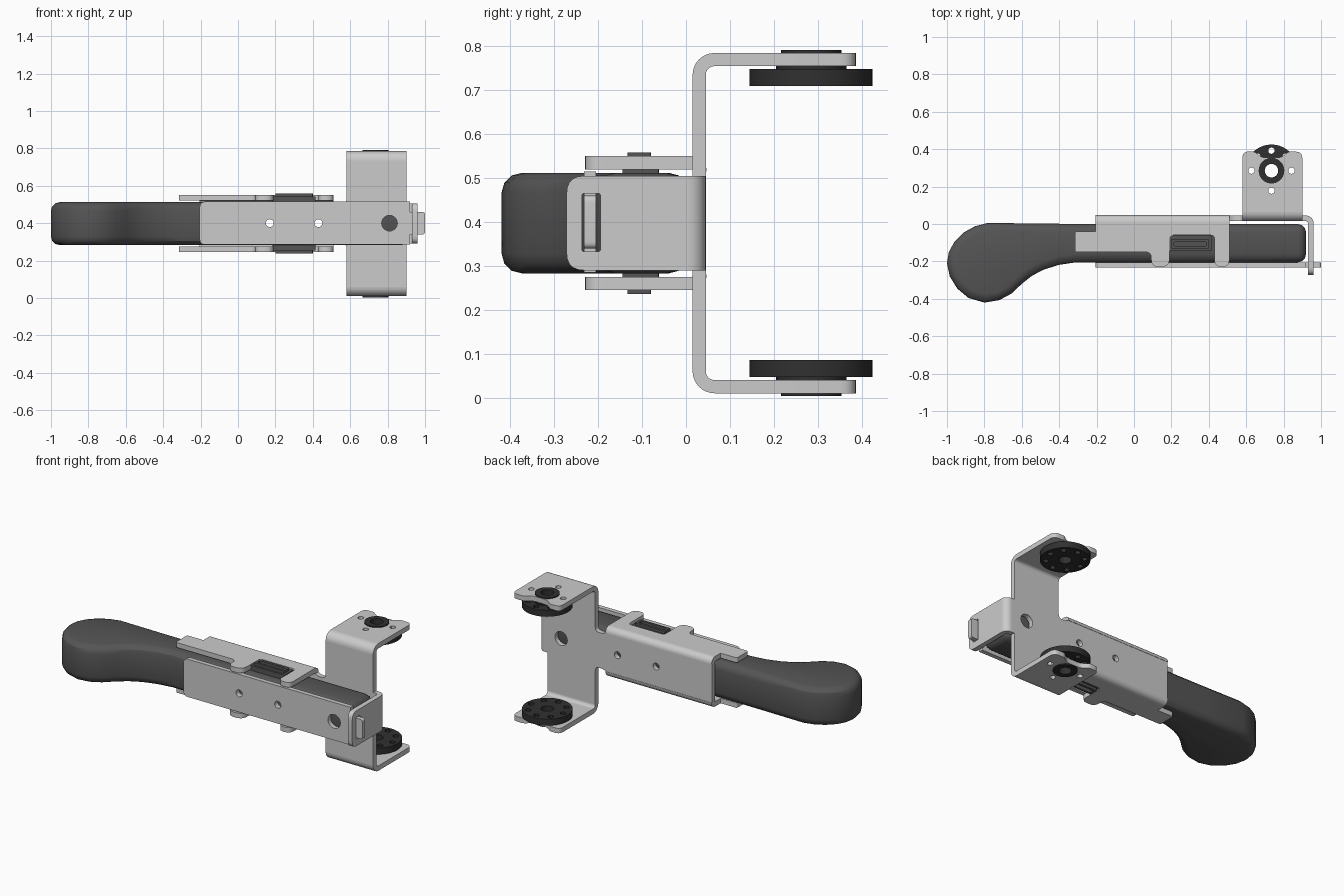
import bpy, bmesh
from math import sin, cos, pi, radians
from mathutils import Vector

if "Cube" in bpy.data.objects:
    bpy.data.objects.remove(bpy.data.objects["Cube"])

ZC = 0.3975          # symmetry plane height
HX, HY = 0.735, 0.285  # pivot axis of the discs


def material(name, v):
    m = bpy.data.materials.new(name)
    m.diffuse_color = (v, v, v, 1)
    m.use_nodes = True
    m.node_tree.nodes["Principled BSDF"].inputs["Base Color"].default_value = m.diffuse_color
    return m


GRIP = material("dark_grip", 0.09)
DISC = material("black_disc", 0.03)


def circle(x, y, r, n=24):
    return [(x + r * cos(2 * pi * i / n), y + r * sin(2 * pi * i / n)) for i in range(n)]


def rounded(pts, n=5):
    """Outline from (x, y[, radius]) corners."""
    out = []
    for i, p in enumerate(pts):
        c = Vector(p[:2])
        if len(p) < 3:
            out.append(tuple(c))
            continue
        a = Vector(pts[i - 1][:2]) - c
        b = Vector(pts[(i + 1) % len(pts)][:2]) - c
        d = min(p[2], a.length * 0.49, b.length * 0.49)
        a, b = c + a.normalized() * d, c + b.normalized() * d
        for k in range(n + 1):
            t = k / n
            out.append(tuple(a * (1 - t) ** 2 + c * 2 * t * (1 - t) + b * t * t))
    return out


def rect(x0, x1, y0, y1, r=0.005):
    return rounded([(x0, y0, r), (x1, y0, r), (x1, y1, r), (x0, y1, r)])


def arc_strip(cx, cy, r0, r1, a0, a1, n=8):
    ang = [radians(a0 + (a1 - a0) * i / n) for i in range(n + 1)]
    return ([(cx + r1 * cos(a), cy + r1 * sin(a)) for a in ang] +
            [(cx + r0 * cos(a), cy + r0 * sin(a)) for a in reversed(ang)])


def plate(name, loops, w0, w1, axis, mat=None):
    """Filled outline with holes, extruded from w0 to w1 along an axis."""
    cu = bpy.data.curves.new(name, 'CURVE')
    cu.dimensions, cu.fill_mode = '2D', 'BOTH'
    cu.extrude = abs(w1 - w0) / 2
    for loop in loops:
        sp = cu.splines.new('POLY')
        sp.points.add(len(loop) - 1)
        for p, (u, v) in zip(sp.points, loop):
            p.co = (u, v, 0, 1)
        sp.use_cyclic_u = True
    tmp = bpy.data.objects.new(name + "_curve", cu)
    bpy.context.collection.objects.link(tmp)
    dg = bpy.context.evaluated_depsgraph_get()
    me = bpy.data.meshes.new_from_object(tmp.evaluated_get(dg))
    bpy.data.objects.remove(tmp)
    bm = bmesh.new()
    bm.from_mesh(me)
    mid = (w0 + w1) / 2
    for v in bm.verts:
        a, b, w = v.co.x, v.co.y, v.co.z + mid
        v.co = {'x': (w, a, b), 'y': (a, w, b), 'z': (a, b, w)}[axis]
    bmesh.ops.remove_doubles(bm, verts=bm.verts, dist=1e-5)
    bmesh.ops.recalc_face_normals(bm, faces=bm.faces)
    bm.to_mesh(me)
    bm.free()
    ob = bpy.data.objects.new(name, me)
    bpy.context.collection.objects.link(ob)
    me.materials.clear()
    if mat:
        me.materials.append(mat)
    return ob


# Grip: side profile extruded, edges bevelled
prof = [(0.92, 0), (-0.2, 0), (-0.5, 0.002), (-0.78, 0.006), (-0.85, -0.012), (-0.91, -0.045),
        (-0.96, -0.095), (-0.99, -0.15), (-1, -0.21), (-0.985, -0.28), (-0.945, -0.345),
        (-0.885, -0.395), (-0.8, -0.42), (-0.72, -0.407), (-0.655, -0.372), (-0.6, -0.32),
        (-0.545, -0.276), (-0.48, -0.243), (-0.4, -0.218), (-0.31, -0.205), (0.92, -0.205)]
bm = bmesh.new()
face = bm.faces.new([bm.verts.new((x, y, 0.283)) for x, y in prof])
ext = bmesh.ops.extrude_face_region(bm, geom=[face])
bmesh.ops.translate(bm, vec=(0, 0, 0.229),
                    verts=[g for g in ext['geom'] if isinstance(g, bmesh.types.BMVert)])
bmesh.ops.recalc_face_normals(bm, faces=bm.faces)
me = bpy.data.meshes.new("grip")
bm.to_mesh(me)
bm.free()
me.materials.append(GRIP)
grip = bpy.data.objects.new("grip", me)
bpy.context.collection.objects.link(grip)
bev = grip.modifiers.new("round_edges", 'BEVEL')
bev.width, bev.segments, bev.limit_method, bev.angle_limit = 0.045, 3, 'ANGLE', radians(50)

# Bolt holes right through the grip
cutters = [plate("hole_cutter", [circle(x, 0.4, 0.021)], -0.4, 0.2, 'y') for x in (0.17, 0.43)]
for c in cutters:
    b = grip.modifiers.new("bolt_hole", 'BOOLEAN')
    b.object, b.operation, b.solver = c, 'DIFFERENCE', 'EXACT'
dg = bpy.context.evaluated_depsgraph_get()
solid = bpy.data.meshes.new_from_object(grip.evaluated_get(dg))
grip.modifiers.clear()
grip.data = solid
for c in cutters:
    bpy.data.objects.remove(c)

bolts = [circle(x, 0.4, 0.021) for x in (0.17, 0.43)] + [circle(0.81, 0.4, 0.042)]

# Front cover plate with a tongue at its end
plate("front_plate", [rounded([(-0.205, 0.285, 0.03), (0.92, 0.285), (0.92, 0.34), (1, 0.34, 0.015),
                               (1, 0.46, 0.015), (0.92, 0.46), (0.92, 0.515), (-0.205, 0.515, 0.03)])] + bolts,
      -0.232, -0.205, 'y')

# Back plate: channel floor, neck, yoke web and end
lo, hi = 0.06, 0.735
plate("back_plate", [rounded([(-0.205, 0.28), (0.51, 0.28), (0.53, 0.29, 0.02), (0.58, 0.29, 0.04), (0.58, lo),
                              (0.90, lo), (0.90, 0.29), (0.92, 0.29), (0.92, 0.505), (0.90, 0.505),
                              (0.90, hi), (0.58, hi), (0.58, 0.505, 0.04), (0.53, 0.505, 0.02),
                              (0.51, 0.515), (-0.205, 0.515)])] + bolts, 0.015, 0.045, 'y')

# End plate with slot, folded from the back plate
plate("end_bend", [arc_strip(0.92, 0.005, 0.01, 0.04, 0, 90)], 0.29, 0.505, 'z')
plate("end_plate", [rounded([(0.005, 0.29), (0.005, 0.505), (-0.272, 0.505, 0.04), (-0.272, 0.29, 0.04)]),
                    rect(-0.237, -0.195, 0.333, 0.465)], 0.93, 0.96, 'x')

side = rounded([(-0.205, 0.012), (0.51, 0.012), (0.51, -0.23, 0.045), (0.43, -0.23, 0.045),
                (0.43, -0.06, 0.02), (0.19, -0.06, 0.02), (0.19, -0.23, 0.045), (0.092, -0.23, 0.045),
                (0.092, -0.15, 0.03), (-0.315, -0.15, 0.01), (-0.315, -0.04, 0.01), (-0.205, -0.04)])
flange = rounded([(0.58, 0.065), (0.58, 0.387, 0.075), (0.645, 0.387, 0.012), (0.685, 0.355, 0.02),
                  (0.785, 0.355, 0.02), (0.825, 0.387, 0.012), (0.90, 0.387, 0.075), (0.90, 0.065)])
ring_holes = [circle(HX + 0.107 * cos(i * pi / 4), HY + 0.107 * sin(i * pi / 4), 0.017, 12)
              for i in range(8)]
bore = circle(HX, HY, 0.036)

for s, tag in ((1, "upper"), (-1, "lower")):
    def z(d):
        return ZC + s * d
    a0, a1 = (90, 0) if s > 0 else (-90, 0)

    # Channel side wall and its fold
    plate(tag + "_side_wall", [side], z(0.1225), z(0.1525), 'z')
    plate(tag + "_side_bend", [arc_strip(0.012, z(0.1175), 0.005, 0.035, 0, s * 90)], -0.205, 0.51, 'x')

    # Latch button in the notch: raised block with a smaller cap
    plate(tag + "_latch_frame", [rect(0.185, 0.415, -0.145, -0.062), rect(0.205, 0.395, -0.125, -0.095)],
          z(0.10), z(0.145), 'z', GRIP)
    plate(tag + "_latch_cap", [rect(0.2, 0.4, -0.133, -0.08), rect(0.215, 0.385, -0.12, -0.095)],
          z(0.14), z(0.161), 'z', GRIP)

    # Yoke fold and flange
    plate(tag + "_yoke_bend", [arc_strip(0.065, z(0.3375), 0.02, 0.05, 180, 180 - s * 90)], 0.58, 0.90, 'x')
    plate(tag + "_flange", [flange, circle(HX, HY, 0.065)] + [ring_holes[i] for i in (0, 4, 6)],
          z(0.3575), z(0.3875), 'z')

    # Toothless pivot disc and hub
    plate(tag + "_disc", [circle(HX, HY, 0.14, 40), bore] + ring_holes, z(0.312), z(0.351), 'z', DISC)
    plate(tag + "_hub_collar", [circle(HX, HY, 0.08), bore], z(0.35), z(0.358), 'z', DISC)
    plate(tag + "_hub", [circle(HX, HY, 0.069), bore], z(0.355), z(0.394), 'z', DISC)

# Smooth the rounded surfaces, keep hard edges
bpy.ops.object.select_all(action='SELECT')
bpy.context.view_layer.objects.active = grip
bpy.ops.object.shade_smooth_by_angle(angle=radians(30))
